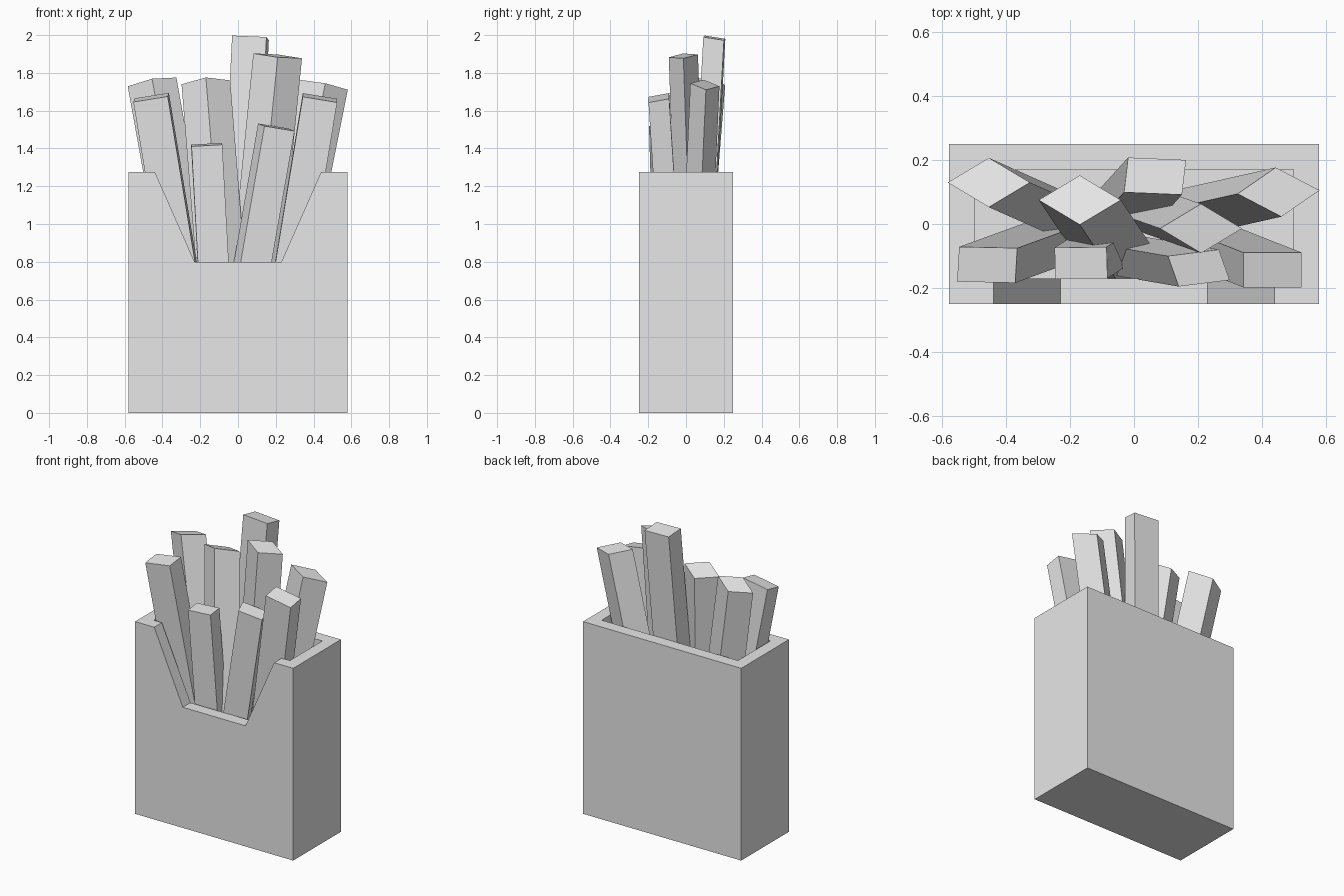
import bpy
import bmesh
from math import cos, sin, radians, sqrt

default = bpy.data.objects.get("Cube")
if default:
    bpy.data.objects.remove(default, do_unlink=True)

grey = bpy.data.materials.new("plain grey")
grey.use_nodes = True
grey.diffuse_color = (0.8, 0.8, 0.8, 1)
grey.node_tree.nodes["Principled BSDF"].inputs["Base Color"].default_value = (0.8, 0.8, 0.8, 1)


def prism(name, start, end):
    """Closed solid between two matching loops of points."""
    bm = bmesh.new()
    a = [bm.verts.new(p) for p in start]
    b = [bm.verts.new(p) for p in end]
    bm.faces.new(a)
    bm.faces.new(b)
    for i in range(len(a)):
        j = (i + 1) % len(a)
        bm.faces.new((a[i], a[j], b[j], b[i]))
    bmesh.ops.recalc_face_normals(bm, faces=bm.faces)
    mesh = bpy.data.meshes.new(name)
    bm.to_mesh(mesh)
    bm.free()
    mesh.materials.append(grey)
    obj = bpy.data.objects.new(name, mesh)
    bpy.context.collection.objects.link(obj)
    return obj


def block(name, hx, hy, low, high):
    loop = [(-hx, -hy), (hx, -hy), (hx, hy), (-hx, hy)]
    return prism(name, [(x, y, low) for x, y in loop], [(x, y, high) for x, y in loop])


# Carton: a box, hollowed out, with a tapered notch in the front wall
HEIGHT, WALL = 1.275, 0.08
carton = block("carton", 0.58, 0.25, 0, HEIGHT)
hollow = block("hollow_cutter", 0.58 - WALL, 0.25 - WALL, WALL, HEIGHT + 0.2)
notch_profile = [(-0.23, 0.8), (0.23, 0.8), (0.484, HEIGHT + 0.1), (-0.484, HEIGHT + 0.1)]
notch = prism("notch_cutter", [(x, -0.3, z) for x, z in notch_profile],
              [(x, -0.1, z) for x, z in notch_profile])
for cutter in (hollow, notch):
    cutter.hide_render = True
    mod = carton.modifiers.new(cutter.name, "BOOLEAN")
    mod.operation = "DIFFERENCE"
    mod.solver = "EXACT"
    mod.object = cutter
evaluated = carton.evaluated_get(bpy.context.evaluated_depsgraph_get())
carved = bpy.data.meshes.new_from_object(evaluated)
carton.modifiers.clear()
carton.data = carved
for cutter in (hollow, notch):
    bpy.data.objects.remove(cutter, do_unlink=True)


# Sticks: square bars flattened front to back, leaning in towards the floor
FLAT = 0.6


def stick(name, x, y, z, turn, lean_x, lean_y, size=0.182):
    top, base = [], []
    for k in range(4):
        angle = radians(turn + 45 + 90 * k)
        u = size / sqrt(2) * cos(angle)
        v = size / sqrt(2) * sin(angle) * FLAT
        tip = z + lean_x * u + lean_y * v / FLAT ** 2   # end cut square to the bar
        drop = tip - WALL - 0.02
        top.append((x + u, y + v, tip))
        base.append((x + u + lean_x * drop, y + v + lean_y * drop, tip - drop))
    prism(name, base, top)


stick("back_stick_far_right", -0.455, 0.13, 1.752, 45, 0.18, -0.08)
stick("back_stick_right", -0.17, 0.075, 1.75, 45, 0.08, -0.12)
stick("back_stick_tall", 0.066, 0.15, 1.985, -4, -0.05, -0.055)
stick("middle_stick", 0.21, -0.014, 1.89, 45, -0.1, 0.035)
stick("back_stick_far_left", 0.453, 0.1, 1.737, 49, -0.2, -0.045)
stick("front_stick_far_right", -0.46, -0.128, 1.67, -2, 0.165, 0.06)
stick("front_stick_right", -0.166, -0.122, 1.42, 1, 0.055, 0.035, 0.163)
stick("front_stick_left", 0.203, -0.138, 1.512, 12, -0.175, 0.03, 0.163)
stick("front_stick_far_left", 0.434, -0.144, 1.668, 0, -0.165, 0.065)
